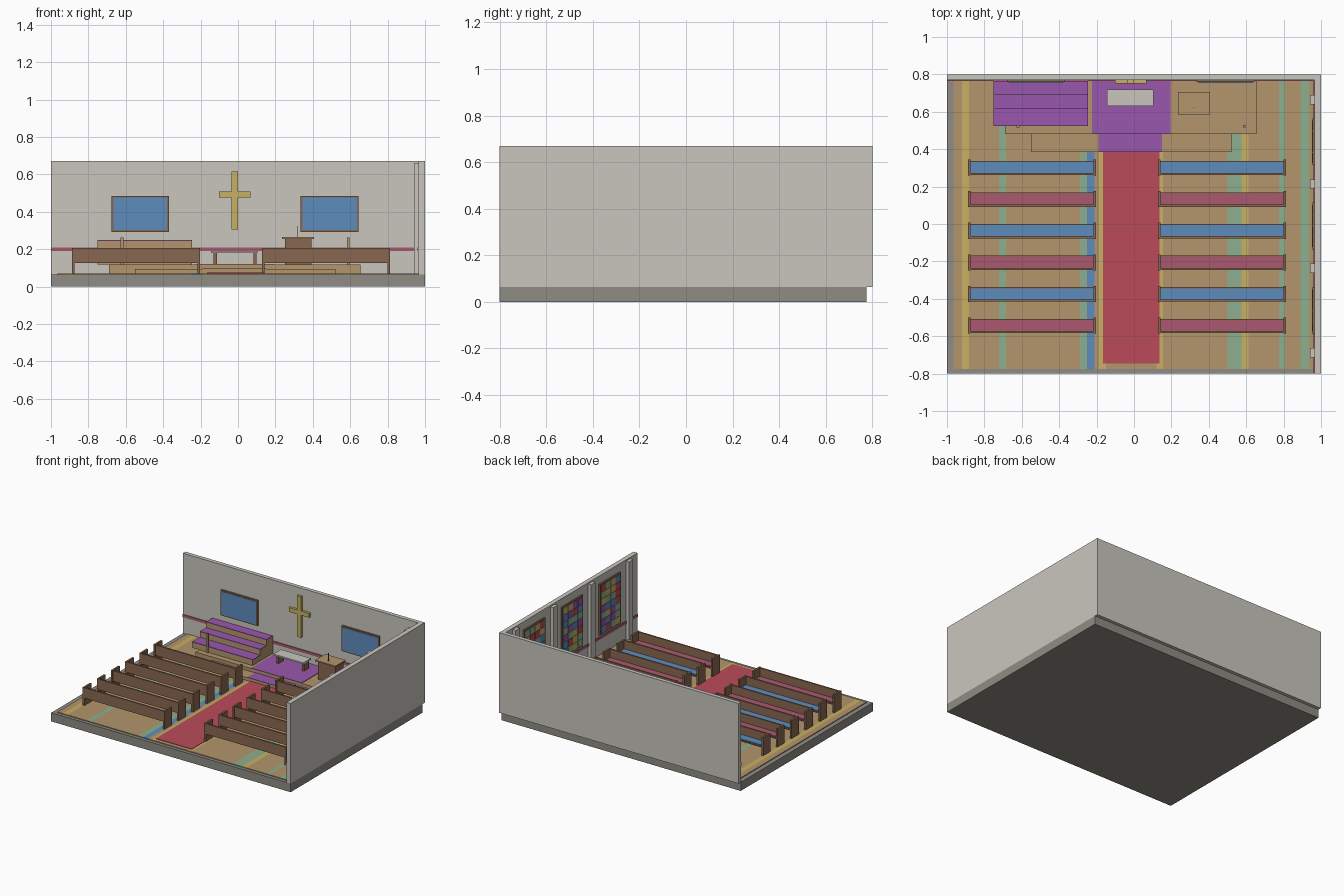
import bpy, bmesh, random

random.seed(4)


def mat(name, r, g, b):
    m = bpy.data.materials.new(name)
    lin = [((c / 255 + 0.055) / 1.055) ** 2.4 for c in (r, g, b)]
    m.diffuse_color = (*lin, 1)
    return m


PLASTER = mat("plaster", 201, 198, 190)
STONE = mat("stone", 142, 140, 132)
TAN = mat("light_wood", 179, 149, 108)
BROWN = mat("dark_wood", 137, 104, 80)
PURPLE = mat("purple_carpet", 153, 87, 173)
RED = mat("red_carpet", 186, 75, 90)
ROSE = mat("rose_fabric", 170, 88, 110)
BLUE = mat("blue", 95, 140, 190)
YELLOW = mat("gold", 200, 176, 98)
GREEN = mat("pale_green", 140, 175, 142)


def part(name, *boxes):
    """One object from boxes given as (x0, x1, y0, y1, z0, z1, material)."""
    me = bpy.data.meshes.new(name)
    bm = bmesh.new()
    mats = []
    for x0, x1, y0, y1, z0, z1, m in boxes:
        if m not in mats:
            mats.append(m)
            me.materials.append(m)
        old = set(bm.faces)
        for v in bmesh.ops.create_cube(bm, size=1)["verts"]:
            v.co.x = x1 if v.co.x > 0 else x0
            v.co.y = y1 if v.co.y > 0 else y0
            v.co.z = z1 if v.co.z > 0 else z0
        for f in bm.faces:
            if f not in old:
                f.material_index = mats.index(m)
    bm.to_mesh(me)
    bm.free()
    ob = bpy.data.objects.new(name, me)
    bpy.context.collection.objects.link(ob)
    return ob


# Foundation and two walls
part("foundation", (-1, 1, -0.8, 0.775, 0, 0.065, STONE))
part("back_wall", (-1, 0.965, 0.77, 0.8, 0.065, 0.67, PLASTER))
part("right_wall", (0.965, 1, -0.8, 0.8, 0.065, 0.67, PLASTER))
part("wall_stripe", (-1, 0.965, 0.765, 0.77, 0.19, 0.21, ROSE),
     (0.96, 0.965, -0.8, 0.765, 0.19, 0.21, ROSE))

# Floorboards: each band runs to the start of the next
bands = [(-0.965, TAN), (-0.92, YELLOW), (-0.883, TAN), (-0.722, GREEN), (-0.685, TAN),
         (-0.29, GREEN), (-0.25, BLUE), (-0.21, TAN), (-0.186, YELLOW), (-0.15, TAN),
         (0.12, YELLOW), (0.155, TAN), (0.5, GREEN), (0.575, YELLOW), (0.612, TAN),
         (0.775, GREEN), (0.808, TAN), (0.89, GREEN), (0.935, TAN), (0.965, None)]
part("floorboards", *[(a[0], b[0], -0.775, 0.77, 0.065, 0.071, a[1])
                      for a, b in zip(bands, bands[1:])])
part("aisle_carpet", (-0.165, 0.135, -0.745, 0.385, 0.071, 0.074, RED))

# Stage, step and their carpet
part("stage", (-0.69, 0.655, 0.48, 0.77, 0.071, 0.117, TAN))
part("stage_step", (-0.55, 0.52, 0.385, 0.48, 0.071, 0.093, TAN))
part("stage_carpet", (-0.225, 0.195, 0.48, 0.77, 0.117, 0.121, PURPLE),
     (-0.19, 0.15, 0.385, 0.48, 0.093, 0.096, PURPLE))

# Choir risers with carpeted treads
tiers = []
for y0, y1, z in ((0.525, 0.615, 0.162), (0.615, 0.69, 0.206), (0.69, 0.765, 0.25)):
    tiers += [(-0.75, -0.245, y0, y1, 0.117, z - 0.006, TAN),
              (-0.75, -0.245, y0, y1, z - 0.006, z, PURPLE)]
part("choir_risers", *tiers)

# Stage posts
for x in (-0.62, 0.59):
    part("stage_post", (x - 0.007, x + 0.007, 0.516, 0.53, 0.117, 0.262, TAN))

# Communion table
part("table", (-0.145, 0.105, 0.63, 0.72, 0.18, 0.191, PLASTER),
     (-0.13, -0.113, 0.645, 0.705, 0.121, 0.18, BROWN),
     (0.083, 0.1, 0.645, 0.705, 0.121, 0.18, BROWN))

# Lectern with microphone
part("lectern", (0.25, 0.393, 0.6, 0.695, 0.117, 0.255, BROWN),
     (0.235, 0.405, 0.585, 0.705, 0.255, 0.264, TAN),
     (0.317, 0.322, 0.62, 0.625, 0.264, 0.325, BROWN))

# Wall cross and framed screens
part("cross", (-0.035, 0.0, 0.752, 0.77, 0.305, 0.615, YELLOW),
     (-0.102, -0.035, 0.752, 0.77, 0.475, 0.507, YELLOW),
     (0.0, 0.067, 0.752, 0.77, 0.475, 0.507, YELLOW))
for x0, x1 in ((-0.675, -0.37), (0.335, 0.645)):
    part("screen", (x0, x1, 0.758, 0.77, 0.293, 0.485, BROWN),
         (x0 + 0.009, x1 - 0.009, 0.755, 0.758, 0.302, 0.476, BLUE))


# Pews: backs toward the entrance, cushions alternating in colour
def pew(x0, x1, y, cushion):
    a, b = x0 + 0.014, x1 - 0.014
    part("pew",
         (x0, a, y - 0.043, y + 0.043, 0.071, 0.207, BROWN),
         (b, x1, y - 0.043, y + 0.043, 0.071, 0.207, BROWN),
         (a, b, y - 0.041, y - 0.029, 0.126, 0.205, BROWN),
         (a, b, y - 0.029, y + 0.036, 0.126, 0.135, BROWN),
         (a, b, y - 0.029, y + 0.03, 0.135, 0.142, cushion))


for row in range(6):
    for x0, x1 in ((-0.887, -0.203), (0.128, 0.812)):
        pew(x0, x1, 0.302 - 0.169 * row, ROSE if row % 2 else BLUE)

# Pilasters on the side wall
for i in range(4):
    y = 0.665 - 0.451 * i
    part("pilaster", (0.94, 0.965, y - 0.025, y + 0.025, 0.071, 0.66, PLASTER))

# Stained glass windows: framed grids of coloured panes
COLS, ROWS = 4, 7
for i in range(3):
    y0, y1, z0, z1 = 0.315 - 0.451 * i, 0.565 - 0.451 * i, 0.225, 0.61
    boxes = [(0.955, 0.965, y0, y1, z0, z1, BROWN)]
    w, h = (y1 - y0 - 0.02) / COLS, (z1 - z0 - 0.02) / ROWS
    for c in range(COLS):
        for r in range(ROWS):
            y, z = y0 + 0.01 + c * w, z0 + 0.01 + r * h
            boxes.append((0.952, 0.955, y + 0.002, y + w - 0.002, z + 0.002, z + h - 0.002,
                          random.choice((RED, YELLOW, GREEN, BLUE, PURPLE))))
    part("stained_glass_window", *boxes)
